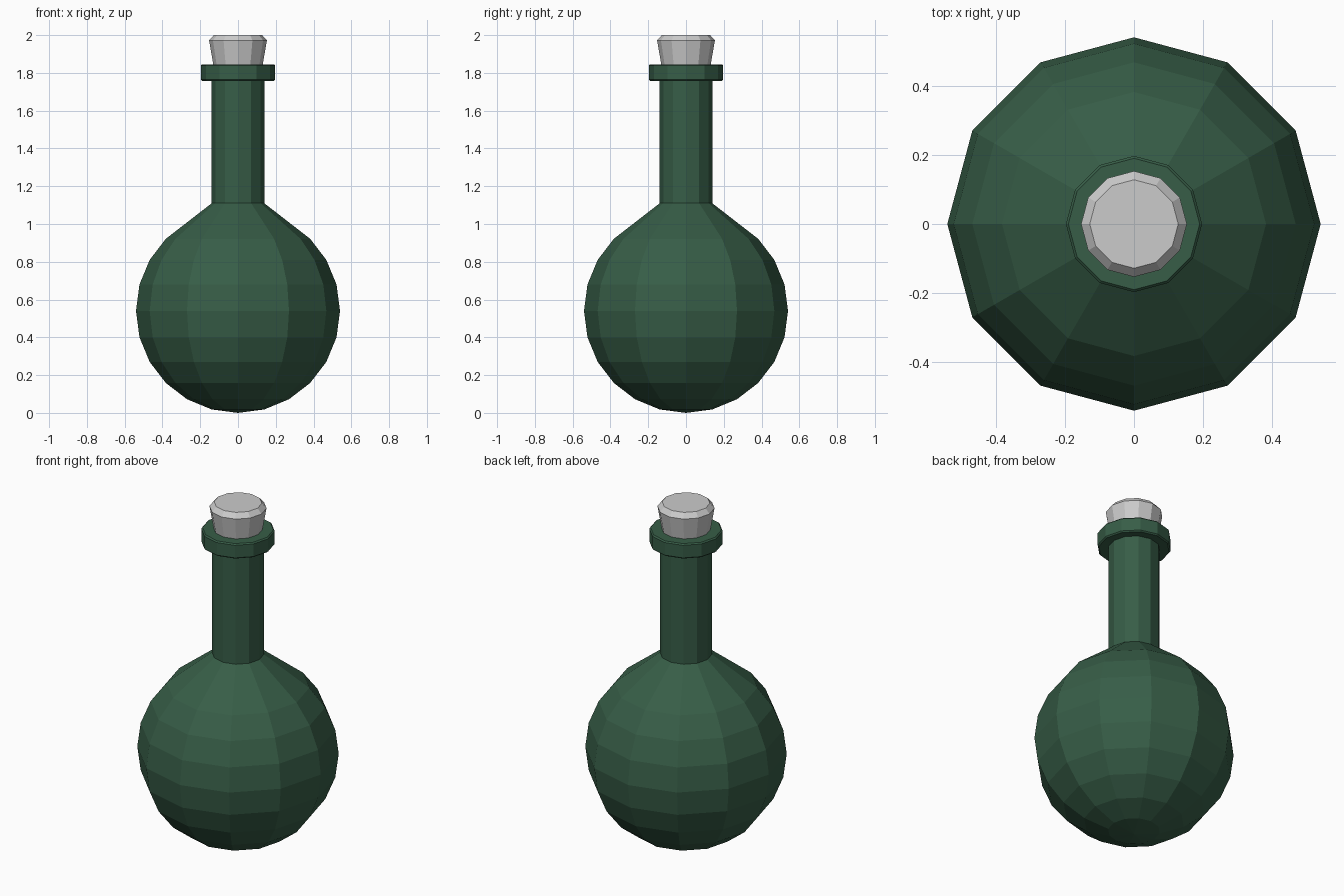
import bpy, bmesh
from math import sin, cos, pi, radians

if "Cube" in bpy.data.objects:
    bpy.data.objects.remove(bpy.data.objects["Cube"])

SIDES = 12

def lathe(name, profile, mat=None):
    """Revolve (radius, z) points around z; zero radius makes a pole, open ends get capped."""
    bm = bmesh.new()
    rings = []
    for r, z in profile:
        n = SIDES if r > 0 else 1
        rings.append([bm.verts.new((r * cos(2 * pi * i / SIDES), r * sin(2 * pi * i / SIDES), z))
                      for i in range(n)])
    for a, b in zip(rings, rings[1:]):
        for i in range(SIDES):
            j = (i + 1) % SIDES
            if len(a) == 1:
                bm.faces.new((a[0], b[j], b[i]))
            else:
                bm.faces.new((a[i], a[j], b[j], b[i]))
    if len(rings[0]) > 1:
        bm.faces.new(rings[0][::-1])
    bm.faces.new(rings[-1])
    bmesh.ops.recalc_face_normals(bm, faces=bm.faces)
    mesh = bpy.data.meshes.new(name)
    bm.to_mesh(mesh)
    bm.free()
    obj = bpy.data.objects.new(name, mesh)
    bpy.context.collection.objects.link(obj)
    if mat:
        mesh.materials.append(mat)
    return obj

glass = bpy.data.materials.new("green_glass")
glass.diffuse_color = (0.038, 0.11, 0.063, 1)
glass.use_nodes = True
glass.node_tree.nodes["Principled BSDF"].inputs["Base Color"].default_value = glass.diffuse_color

# Bottle: round body in 15 degree steps, tapered shoulder, straight neck, raised lip
R = 0.54
body = [(0, 0)] + [(R * cos(radians(a)), R + R * sin(radians(a))) for a in range(-75, 46, 15)]
neck = [(0.139, 1.11), (0.139, 1.76)]
lip = [(0.19, 1.757), (0.197, 1.764), (0.197, 1.838), (0.19, 1.845)]
lathe("bottle", body + neck + lip, glass)

# Stopper: tapered plug with a chamfered top
lathe("stopper", [(0.125, 1.80), (0.131, 1.845), (0.153, 1.972), (0.128, 2.0)])
